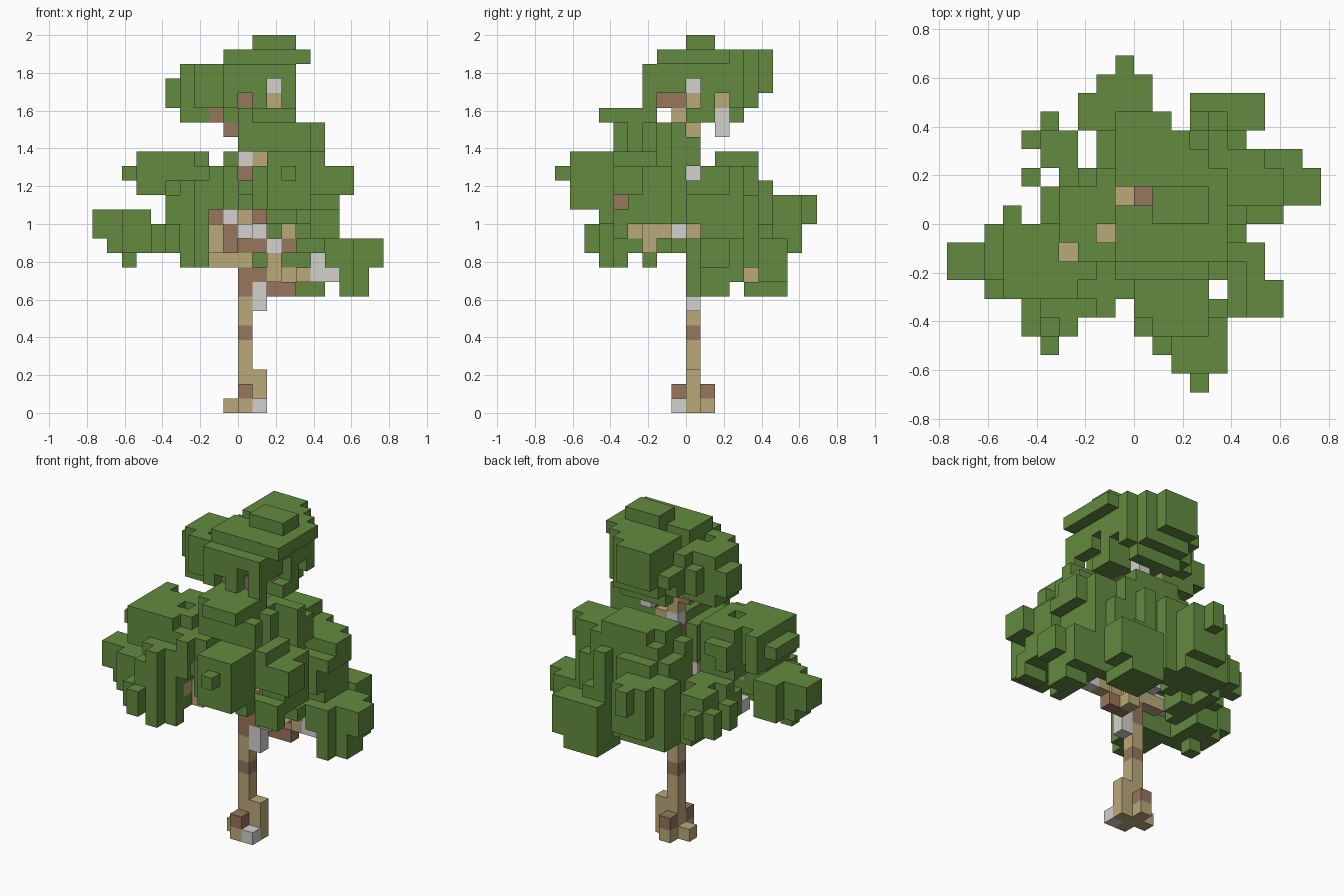
import bpy
import bmesh
import random
from math import floor
from mathutils import Vector

random.seed(4)
UNIT = 1 / 13  # edge length of one cube

if "Cube" in bpy.data.objects:
    bpy.data.objects.remove(bpy.data.objects["Cube"])


def make_material(name, colour):
    material = bpy.data.materials.new(name)
    material.use_nodes = True
    material.diffuse_color = (*colour, 1)
    shader = next(n for n in material.node_tree.nodes if n.type == "BSDF_PRINCIPLED")
    shader.inputs["Base Color"].default_value = (*colour, 1)
    shader.inputs["Roughness"].default_value = 0.9
    return material


MATERIALS = {
    "leaf": make_material("leaf green", (0.125, 0.26, 0.05)),
    "tan": make_material("tan bark", (0.49, 0.4, 0.19)),
    "brown": make_material("brown bark", (0.31, 0.18, 0.11)),
    "grey": make_material("pale grey bark", (0.65, 0.64, 0.61)),
}

cubes = {}  # grid cell -> (part name, colour)


def limb(part, colour, start, end=None):
    """Lay a straight run of bark cubes between two cells."""
    a, b = Vector(start), Vector(end or start)
    steps = max(1, int(max(abs(c) for c in b - a)))
    for i in range(steps + 1):
        p = a.lerp(b, i / steps)
        cell = tuple(floor(c + 0.5) for c in p)
        cubes.setdefault(cell, (part, colour))


# Trunk, banded from the ground up
height = 0
for colour, length in [("tan", 5), ("brown", 1), ("tan", 2), ("brown", 2), ("tan", 1), ("brown", 1),
                       ("grey", 1), ("tan", 3), ("brown", 1), ("grey", 1), ("tan", 2)]:
    limb("trunk", colour, (0, 0, height), (0, 0, height + length - 1))
    height += length
limb("trunk", "grey", (1, 0, 7), (1, 0, 8))
limb("trunk", "grey", (1, 0, 16))
limb("trunk", "tan", (1, 0, 17))

# Root flare
limb("roots", "tan", (1, 0, 0), (1, 0, 2))
limb("roots", "tan", (-1, 0, 0))
for y in (-1, 1):
    limb("roots", "tan", (0, y, 0))
    limb("roots", "brown", (0, y, 1))
limb("roots", "grey", (1, -1, 0))

# Low left branch
limb("left_branch", "brown", (1, 0, 9))
limb("left_branch", "brown", (2, 1, 8), (3, 1, 8))
limb("left_branch", "tan", (4, 1, 9))
limb("left_branch", "grey", (5, 1, 9), (6, 1, 9))
limb("left_branch", "grey", (5, 1, 10))
limb("left_branch", "tan", (2, 0, 9), (2, 0, 10))
limb("left_branch", "grey", (2, 0, 11))
limb("left_branch", "brown", (3, 0, 11))
limb("left_branch", "tan", (3, 0, 12))
limb("left_branch", "brown", (1, 0, 11))
limb("left_branch", "grey", (1, 0, 12))

# Right and front branches
limb("right_branch", "tan", (-1, 0, 10), (-2, 0, 10))
limb("right_branch", "grey", (-3, -1, 11), (-5, -1, 11))
limb("right_branch", "brown", (-1, -1, 11), (-1, -1, 12))
limb("right_branch", "grey", (-1, -1, 13))
limb("right_branch", "brown", (-2, -1, 13), (-3, -1, 14))
limb("right_branch", "tan", (-3, -2, 15), (-4, -2, 16))
limb("front_branch", "grey", (0, -1, 12))
limb("front_branch", "tan", (-2, -2, 12), (-3, -4, 12))
limb("front_branch", "tan", (-2, -3, 11))
limb("front_branch", "brown", (1, -1, 13), (1, -5, 14))

# Back branches
limb("back_branch", "brown", (0, 1, 11), (0, 4, 12))
limb("back_branch", "grey", (-1, 1, 11), (-3, 2, 12))
limb("back_branch", "tan", (2, 2, 8), (4, 4, 9))

# Forked top branches
limb("top_branch", "brown", (-1, 0, 19))
limb("top_branch", "brown", (-2, -1, 20))
limb("top_branch", "tan", (-2, -1, 21))
limb("top_branch", "tan", (-1, 1, 20))
limb("top_branch", "tan", (0, -1, 20))
limb("top_branch", "brown", (0, -1, 21), (0, -2, 21))
limb("top_branch", "brown", (0, 1, 20), (0, 1, 21))
limb("top_branch", "grey", (1, 2, 19), (1, 2, 20))
limb("top_branch", "tan", (1, 2, 21))
limb("top_branch", "tan", (1, 0, 20), (2, 0, 21))
limb("top_branch", "grey", (2, 0, 22))
bark = set(cubes)


class Outline:
    """Crown profile: one span per row, with notches cut out of it."""

    def __init__(self, first, spans, notches):
        self.spans = dict(enumerate(spans, first))
        self.notches = notches

    def holds(self, row, c):
        low, high = self.spans.get(row, (0, 0))
        cut = any(r == row and a <= c < b for r, a, b in self.notches)
        return low <= c < high and not cut


front_outline = Outline(8, [
    (0, 9), (0, 9), (-8, 10), (-9, 10), (-10, 7), (-10, 7), (-5, 7), (-7, 8), (-8, 8),
    (-7, 6), (0, 6), (0, 6), (-4, 4), (-5, 4), (-5, 4), (-4, 4), (-1, 5), (1, 4)],
    [(8, 6, 7), (10, -7, -4), (13, -6, -5), (17, -2, -1)])
side_outline = Outline(8, [
    (0, 7), (0, 7), (-6, 7), (-7, 8), (-7, 8), (-6, 9), (-8, 9), (-8, 6), (-9, 5),
    (-8, 5), (-5, 1), (-5, 1), (-6, 4), (-3, 5), (-3, 6), (-3, 6), (-2, 6), (0, 2)],
    [(8, 3, 4), (10, -4, -3), (10, -2, 0), (17, 1, 2), (20, -2, -1)])
top_outline = Outline(-9, [
    (3, 4), (2, 5), (-5, 5), (-6, 5), (-6, 8), (-8, 8), (-10, 7), (-10, 7), (-8, 6),
    (-7, 8), (-5, 10), (-6, 10), (-5, 9), (-6, 6), (-5, 7), (-3, 7), (-2, 1), (-1, 0)],
    [(-7, -4, 1), (-6, -3, 0), (-5, -1, 0), (-4, 4, 5), (0, -6, -5), (2, -5, -4),
     (3, -3, -2), (4, -3, -2), (5, -4, -3), (5, 2, 3), (6, 1, 3)])

# Bark left uncovered, as height -> cells across
bare_front = {8: (0, 1, 2, 3), 9: (0, 1, 2, 4, 5, 6), 10: (-2, -1, 0, 2, 5), 11: (-1, 0, 1, 2, 3),
              12: (-2, -1, 0, 1, 3), 13: (-2, -1, 0, 1), 16: (0,), 17: (0, 1),
              19: (-1,), 20: (-2,), 21: (0, 2), 22: (2,)}
bare_side = {9: (4,), 11: (-3,), 12: (-4, -3, -2, -1, 0), 14: (-5,), 16: (0,),
             19: (0, 2), 20: (-1, 2), 21: (-2, -1, 0, 2), 22: (0,)}
bare_top = [(-4, -2), (-2, -1), (-1, 1), (0, 1)]


def hides_bark(x, y, z):
    """True where a leaf would cover bark that should stay bare."""
    in_front = x in bare_front.get(z, ()) and any((x, b, z) in bark for b in range(y, 8))
    beside = y in bare_side.get(z, ()) and any((a, y, z) in bark for a in range(-8, x))
    above = (x, y) in bare_top and z > 13
    return in_front or beside or above


def within_corners(x, y, z):
    """Trim the crown's diagonal corners; it narrows upward."""
    low = -5 if z >= 20 else -11 if z >= 14 else -14
    high = 6 if z >= 20 else 9 if z >= 12 else 12
    return low <= x + y <= high


# Leaf clumps: centre and radii in cubes
clumps = {
    "top_leaves": ((1.5, 0.3, 23.2), (3.3, 3.5, 3)),
    "top_right_leaves": ((-3, 0, 22), (2.2, 2.4, 2.2)),
    "top_back_leaves": ((1, 4.2, 22.5), (2.5, 2, 2.4)),
    "upper_front_leaves": ((2.3, -3.8, 18.5), (2.4, 2.4, 2.7)),
    "upper_left_leaves": ((4.3, 0.2, 17.7), (1.9, 1.7, 2.4)),
    "upper_right_leaves": ((-5, -1.2, 16), (3.2, 2.7, 2.2)),
    "front_right_leaves": ((-4.2, -5, 12.5), (2.2, 2.2, 2.8)),
    "front_leaves": ((3, -6.2, 16), (2.4, 3, 2)),
    "inner_leaves": ((-0.5, -2.5, 15), (2.5, 2.5, 2)),
    "front_left_leaves": ((6, -3.3, 15), (2.3, 2.6, 2.4)),
    "left_leaves": ((5.2, 1.5, 14), (3, 3, 3)),
    "low_left_leaves": ((8, 1.7, 10), (2.2, 2.2, 2.2)),
    "back_left_leaves": ((4.8, 5, 10.2), (2.5, 2.2, 2.5)),
    "back_leaves": ((-0.5, 6.2, 12.5), (2.6, 2.8, 2.8)),
    "back_right_leaves": ((-4, 3, 12), (2.2, 2.6, 2.3)),
    "inner_back_leaves": ((1.5, 3.2, 15.2), (3, 2.6, 2.6)),
    "low_right_leaves": ((-8, -2, 12), (2.2, 2.2, 2.2)),
}
for part, (centre, radii) in clumps.items():
    ranges = [range(floor(c - r) - 1, floor(c + r) + 2) for c, r in zip(centre, radii)]
    for cell in [(x, y, z) for x in ranges[0] for y in ranges[1] for z in ranges[2]]:
        x, y, z = cell
        reach = sum(abs((i + 0.5 - c) / r) ** 3 for i, c, r in zip(cell, centre, radii))
        inside = (front_outline.holds(z, x) and side_outline.holds(z, y)
                  and top_outline.holds(y, x) and within_corners(*cell))
        if reach < 1 + 0.4 * random.random() and inside and not hides_bark(*cell):
            cubes.setdefault(cell, (part, "leaf"))


def build_part(part):
    """Mesh the exposed cube faces of one part."""
    bm = bmesh.new()
    corners = {}
    colours = list(MATERIALS)

    def corner(p):
        if p not in corners:
            corners[p] = bm.verts.new(Vector(p) * UNIT)
        return corners[p]

    for cell in [c for c, (owner, _) in cubes.items() if owner == part]:
        for axis, side in [(a, s) for a in range(3) for s in (0, 1)]:
            beside = list(cell)
            beside[axis] += 2 * side - 1
            if tuple(beside) in cubes:
                continue
            quad = []
            for u, v in [(0, 0), (1, 0), (1, 1), (0, 1)]:
                p = list(cell)
                p[axis] += side
                p[(axis + 1) % 3] += u
                p[(axis + 2) % 3] += v
                quad.append(corner(tuple(p)))
            face = bm.faces.new(quad if side else quad[::-1])
            face.material_index = colours.index(cubes[cell][1])
    mesh = bpy.data.meshes.new(part)
    bm.to_mesh(mesh)
    bm.free()
    for material in MATERIALS.values():
        mesh.materials.append(material)
    bpy.context.scene.collection.objects.link(bpy.data.objects.new(part, mesh))


for part in sorted({owner for owner, _ in cubes.values()}):
    build_part(part)
